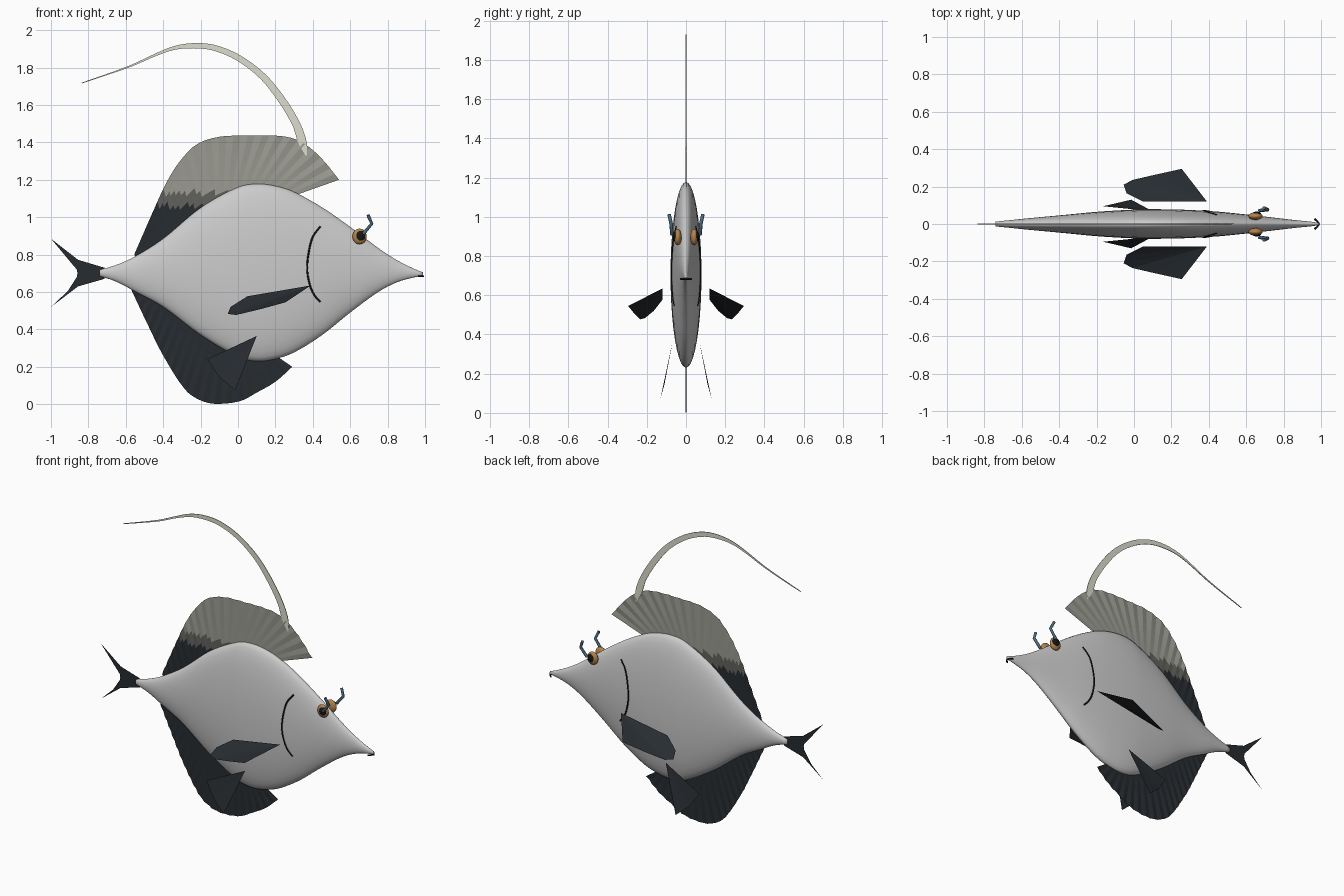
import bpy, bmesh, math
from mathutils import Vector

if "Cube" in bpy.data.objects:
    bpy.data.objects.remove(bpy.data.objects["Cube"])


def mat(name, r, g, b):
    m = bpy.data.materials.new(name)
    m.diffuse_color = (r, g, b, 1)
    m.use_nodes = True
    m.node_tree.nodes["Principled BSDF"].inputs["Base Color"].default_value = m.diffuse_color
    return m


DARK = mat("dark_fin", .02, .025, .03)
MID = mat("mid_fin", .12, .12, .11)
PALE = mat("pale_fin", .33, .33, .29)
CREAM = mat("cream", .72, .72, .62)
ORANGE = mat("amber", .45, .23, .07)
BLACK = mat("black", .008, .008, .01)
BLUE = mat("steel_blue", .08, .15, .22)


def build(name, verts, faces, mats=(), smooth=False):
    me = bpy.data.meshes.new(name)
    me.from_pydata([tuple(v) for v in verts], [], faces)
    ob = bpy.data.objects.new(name, me)
    bpy.context.collection.objects.link(ob)
    for m in mats:
        me.materials.append(m)
    bm = bmesh.new()
    bm.from_mesh(me)
    bmesh.ops.recalc_face_normals(bm, faces=bm.faces)
    bm.to_mesh(me)
    bm.free()
    me.polygons.foreach_set("use_smooth", [smooth] * len(me.polygons))
    return ob


def curve_at(table, x):
    """Smooth interpolation of rows (x, a, b, ...)."""
    n = len(table)
    i = max(k for k in range(n - 1) if k == 0 or table[k][0] <= x)
    p0, p1 = table[max(i - 1, 0)], table[i]
    p2, p3 = table[i + 1], table[min(i + 2, n - 1)]
    h = p2[0] - p1[0]
    t = min(max((x - p1[0]) / h, 0), 1)
    out = []
    for c in range(1, len(p1)):
        m1 = (p2[c] - p0[c]) / (p2[0] - p0[0]) * h
        m2 = (p3[c] - p1[c]) / (p3[0] - p1[0]) * h
        out.append((2*t**3 - 3*t*t + 1) * p1[c] + (t**3 - 2*t*t + t) * m1
                   + (3*t*t - 2*t**3) * p2[c] + (t**3 - t*t) * m2)
    return out


def resample(points, n):
    """n + 1 evenly spread points on a smooth path through the given points."""
    pts = [Vector(p) for p in points]
    keys = [0]
    for a, b in zip(pts, pts[1:]):
        keys.append(keys[-1] + (b - a).length)
    rows = [(k, *p) for k, p in zip(keys, pts)]
    return [curve_at(rows, keys[-1] * i / n) for i in range(n + 1)]


# body: x, top z, bottom z, half width
BODY = [(-.74, .718, .685, .013), (-.65, .745, .655, .022), (-.55, .79, .602, .032),
        (-.4, .885, .52, .046), (-.2, 1.05, .37, .065), (0, 1.16, .253, .077),
        (.1, 1.178, .23, .079), (.2, 1.167, .242, .078), (.3, 1.135, .277, .075),
        (.45, 1.052, .37, .066), (.6, .948, .49, .051), (.75, .835, .6, .034),
        (.85, .77, .652, .022), (.95, .72, .68, .012), (.99, .705, .684, .006)]
SEG, RINGS = 40, 72
verts, faces = [], []
for i in range(RINGS + 1):
    x = -.74 + 1.73 * i / RINGS
    top, bot, w = curve_at(BODY, x)
    for j in range(SEG):
        a = 2 * math.pi * j / SEG
        verts.append((x, w * math.cos(a), (top + bot) / 2 + (top - bot) / 2 * math.sin(a)))
for i in range(RINGS):
    for j in range(SEG):
        k = (j + 1) % SEG
        faces.append((i*SEG + j, i*SEG + k, (i+1)*SEG + k, (i+1)*SEG + j))
faces += [tuple(range(SEG)), tuple(range(RINGS*SEG, RINGS*SEG + SEG))]
build("body", verts, faces, smooth=True)


def side_y(x, z):
    top, bot, w = curve_at(BODY, x)
    s = (z - (top + bot) / 2) / ((top - bot) / 2)
    return w * math.sqrt(max(0, 1 - s * s))


def sheet(name, inner, outer, rows, mats, pleat=0.0, pick=None):
    """Fin membrane lofted between a root line and an outer line in the xz plane."""
    n = len(inner)
    vs, fs = [], []
    for i, (a, b) in enumerate(zip(inner, outer)):
        for r in range(rows + 1):
            t = r / rows
            vs.append((a[0] + (b[0] - a[0]) * t, pleat * t * (-1) ** i, a[1] + (b[1] - a[1]) * t))
    w = rows + 1
    for i in range(n - 1):
        for r in range(rows):
            fs.append((i*w + r, i*w + r + 1, (i+1)*w + r + 1, (i+1)*w + r))
    ob = build(name, vs, fs, mats)
    if pick:
        for p in ob.data.polygons:
            p.material_index = pick(p.center)
    return ob


# dorsal and anal fins
N = 40
dorsal = [(-.555, .80), (-.45, 1.04), (-.38, 1.19), (-.31, 1.30), (-.22, 1.39), (-.1, 1.43),
          (.05, 1.436), (.2, 1.436), (.3, 1.42), (.38, 1.375), (.46, 1.30), (.54, 1.20)]
anal = [(-.572, .615), (-.48, .42), (-.4, .26), (-.28, .075), (-.2, .02), (-.12, .002),
        (.01, .016), (.1, .062), (.2, .12), (.29, .2)]


def root(x0, x1, side, inset):
    xs = [x0 + (x1 - x0) * i / N for i in range(N + 1)]
    return [(x, curve_at(BODY, x)[side] + inset) for x in xs]


sheet("dorsal_fin", root(-.54, .3, 0, -.02), resample(dorsal, N), 10, [DARK, MID, PALE], .003,
      lambda c: 0 if c.z < 1.06 else 1 if c.z < 1.13 else 2)
sheet("anal_fin", root(-.55, .2, 1, .02), resample(anal, N), 4, [DARK], .003)

# forked tail fin
tail_out = [(-1, .885), (-.9, .765), (-.862, .72), (-.858, .70), (-.862, .68), (-.91, .605), (-1, .52)]
tail_mid = [(-.855, .772), (-.83, .75), (-.81, .725), (-.80, .70), (-.81, .68), (-.83, .655), (-.855, .63)]
tail_in = [(-.715, .73 - .01 * i) for i in range(7)]
sheet("tail_fin_root", tail_in, tail_mid, 3, [DARK])
sheet("tail_fin_fork", tail_mid, tail_out, 3, [DARK])

# long trailing filament: x, z, width
path = [(.365, 1.33, .006), (.345, 1.40, .045), (.31, 1.50, .042), (.232, 1.63, .04), (.13, 1.755, .036),
        (0, 1.853, .033), (-.125, 1.905, .031), (-.23, 1.917, .028), (-.34, 1.905, .02),
        (-.445, 1.866, .013), (-.58, 1.806, .009), (-.835, 1.717, .004)]
line = resample(path, 44)
left, right = [], []
for i, p in enumerate(line):
    a, b = line[max(i - 1, 0)], line[min(i + 1, 44)]
    d = Vector((b[0] - a[0], b[1] - a[1])).normalized() * p[2] / 2
    left.append((p[0] - d.y, p[1] + d.x))
    right.append((p[0] + d.y, p[1] - d.x))
fil = sheet("dorsal_filament", left, right, 1, [CREAM])
sol = fil.modifiers.new("thickness", "SOLIDIFY")
sol.thickness, sol.offset = .004, 0


def tube(name, pts, radius, m, smooth=True):
    cu = bpy.data.curves.new(name, "CURVE")
    cu.dimensions, cu.bevel_depth, cu.bevel_resolution = "3D", radius, 2
    cu.use_fill_caps = True
    sp = cu.splines.new("POLY")
    sp.points.add(len(pts) - 1)
    for q, p in zip(sp.points, pts):
        q.co = (*p, 1)
    cu.materials.append(m)
    ob = bpy.data.objects.new(name, cu)
    bpy.context.collection.objects.link(ob)


def ball(name, loc, scale, m):
    bpy.ops.mesh.primitive_uv_sphere_add(segments=24, ring_count=14, radius=1, location=loc,
                                         rotation=(math.pi / 2, 0, 0))
    ob = bpy.context.object
    ob.name, ob.scale = name, scale
    ob.data.materials.append(m)
    bpy.ops.object.shade_smooth()


def fan(name, pts, m):
    build(name, pts, [(0, i, i + 1) for i in range(1, len(pts) - 1)], [m])


PECTORAL = [(.39, .12, .635), (.255, .295, .545), (.12, .265, .508), (-.01, .235, .477),
            (-.055, .21, .483), (-.04, .165, .52), (.05, .12, .577)]
PELVIC = [(.10, .068, .365), (-.165, .095, .24), (-.10, .11, .145), (-.015, .13, .075)]
GILL = [(.44, .95), (.40, .895), (.378, .81), (.37, .72), (.385, .635), (.41, .58), (.44, .548)]

# paired parts on both flanks
for s, side in ((-1, "right"), (1, "left")):
    fan(f"pectoral_fin_{side}", [(x, s * y, z) for x, y, z in PECTORAL], DARK)
    fan(f"pelvic_fin_{side}", [(x, s * y, z) for x, y, z in PELVIC], DARK)
    tube(f"gill_line_{side}", [(x, s * side_y(x, z), z) for x, z in resample(GILL, 20)], .005, BLACK)
    ball(f"eye_{side}", (.65, s * .042, .897), (.038, .042, .02), ORANGE)
    ball(f"pupil_{side}", (.655, s * .055, .9), (.025, .027, .011), BLACK)
    tube(f"eye_stalk_{side}", [(.67, s * .072, .91), (.715, s * .076, .965), (.695, s * .086, 1.012)],
         .009, BLUE)

# mouth
tube("mouth", [(.965, -.028, .684), (.982, -.012, .684), (.99, 0, .684), (.982, .012, .684),
               (.965, .028, .684)], .005, BLACK)
